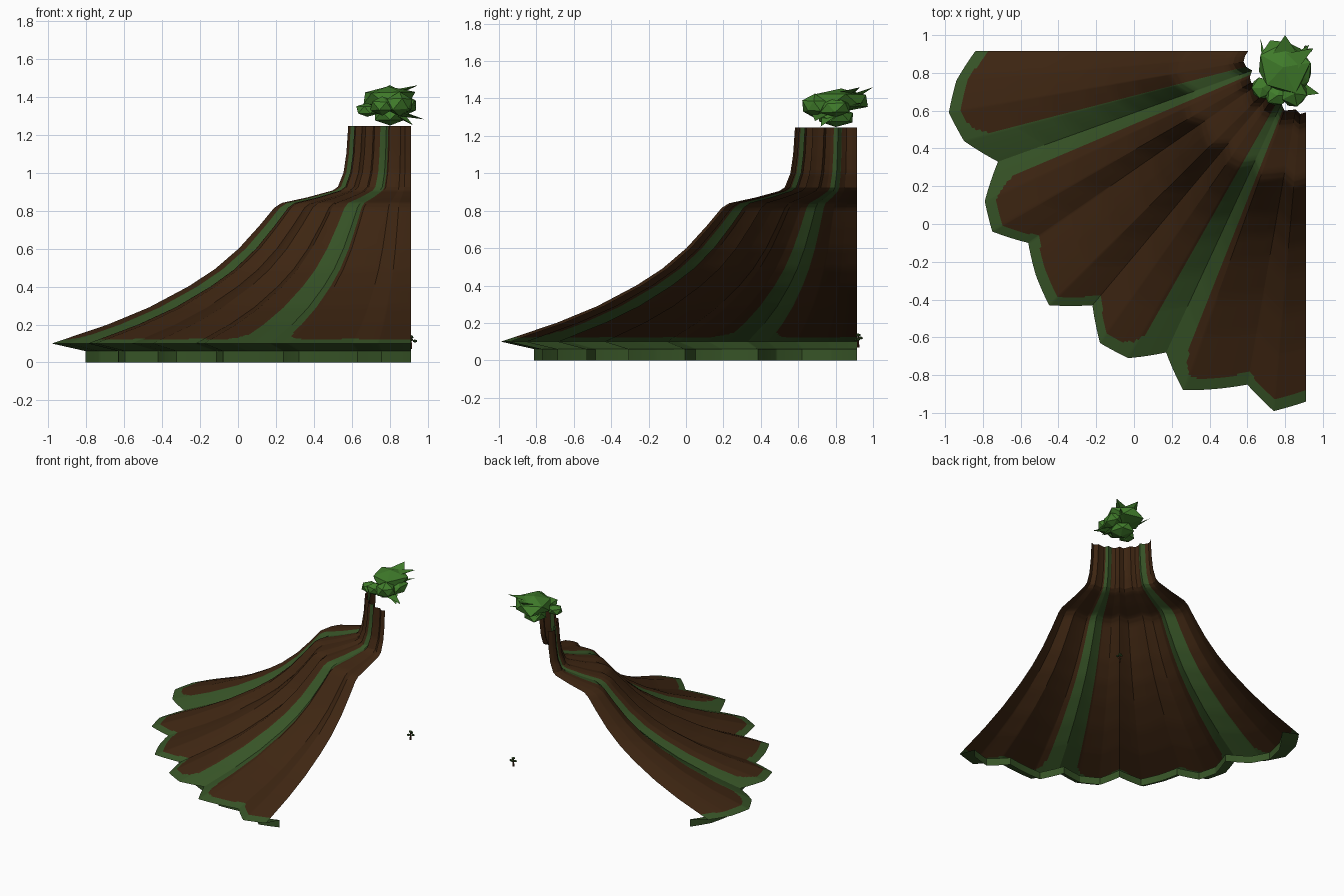
import bpy, bmesh, math, random
from mathutils import Vector, Matrix

random.seed(4)
if "Cube" in bpy.data.objects:
    bpy.data.objects.remove(bpy.data.objects["Cube"])


def material(name, rgb):
    m = bpy.data.materials.new(name)
    m.use_nodes = True
    m.diffuse_color = (*rgb, 1)
    m.node_tree.nodes["Principled BSDF"].inputs["Base Color"].default_value = (*rgb, 1)
    return m


EARTH = material("brown earth", (0.048, 0.019, 0.006))
GRASS = material("dark grass", (0.038, 0.088, 0.020))
LEAF = material("leaf green", (0.052, 0.205, 0.024))
BARK = material("bark", (0.060, 0.018, 0.008))


def finish(bm, name, mats, smooth=False):
    me = bpy.data.meshes.new(name)
    bm.to_mesh(me)
    bm.free()
    for m in mats:
        me.materials.append(m)
    ob = bpy.data.objects.new(name, me)
    bpy.context.collection.objects.link(ob)
    if smooth:
        bpy.ops.object.select_all(action='DESELECT')
        ob.select_set(True)
        bpy.context.view_layer.objects.active = ob
        bpy.ops.object.shade_smooth_by_angle(angle=math.radians(30))
    return ob


# Quarter mountain: scalloped rim outline and slope profile around one corner axis
CX, CY, RIM = 0.91, 0.915, 1.92
outline = [(-.84, .915), (-.94, .76), (-.98, .59), (-.90, .44), (-.72, .33), (-.79, .12),
           (-.75, -.04), (-.56, -.10), (-.52, -.27), (-.45, -.43), (-.22, -.43), (-.18, -.63),
           (-.03, -.71), (.17, -.68), (.26, -.88), (.60, -.85), (.74, -.99), (.91, -.94)]
profile = [(.335, 1.245), (.345, 1.1), (.36, 1.0), (.39, .925), (.42, .905), (.55, .87),
           (.69, .84), (.73, .815), (.81, .72), (.92, .6), (1.05, .49), (1.19, .4),
           (1.40, .29), (1.62, .2), (RIM, .1)]
stripes = [(194.5, 203), (240.5, 248.7)]

rim = [(math.degrees(math.atan2(y - CY, x - CX)) % 360, math.hypot(x - CX, y - CY)) for x, y in outline]
angles = sorted({180 + i / 2 for i in range(181)} | {a for a, r in rim if 180 < a < 270})


def rim_radius(a):
    for (a0, r0), (a1, r1) in zip(rim, rim[1:]):
        if a <= a1:
            return r0 + (r1 - r0) * max(0, (a - a0) / (a1 - a0))
    return rim[-1][1]


def point(a, r, z):
    t = math.radians(a)
    return (CX + r * math.cos(t), CY + r * math.sin(t), z)


def sweep(bm, rows):
    """Skin a list of (radius, height) rows along the scalloped outline."""
    grid = [[bm.verts.new(point(a, r * rim_radius(a) / RIM, z)) for a in angles] for r, z in rows]
    for up, low in zip(grid, grid[1:]):
        for j in range(len(angles) - 1):
            bm.faces.new((up[j], low[j], low[j + 1], up[j + 1]))


def is_grass(c):
    """Grass on the stripes and the rim, with rounded corners between them."""
    dx, dy = c.x - CX, c.y - CY
    a, r = math.degrees(math.atan2(dy, dx)) % 360, math.hypot(dx, dy)
    side = min(max(lo - a, a - hi) for lo, hi in stripes) * math.radians(1) * r
    edge = rim_radius(a) - r - 0.065
    if side < 0 or edge < 0:
        return True
    R = 0.11
    return side < R and edge < R and math.hypot(R - side, R - edge) > R


rows = [profile[0]]
for (r0, z0), (r1, z1) in zip(profile, profile[1:]):
    n = 24 if r1 == RIM else 4
    rows += [(r0 + (r1 - r0) * k / n, z0 + (z1 - z0) * k / n) for k in range(1, n + 1)]
bm = bmesh.new()
sweep(bm, rows)
for f in bm.faces:
    f.material_index = int(is_grass(f.calc_center_median()))
finish(bm, "mountain_slope", [EARTH, GRASS], True)

# Underside lip and upright base wall
bm = bmesh.new()
sweep(bm, [(RIM, .1), (1.74, .06), (1.74, 0)])
finish(bm, "base_skirt", [GRASS], True)


# Faceted foliage
def clump(bm, centre, size, jitter=0.14, detail=1):
    verts = bmesh.ops.create_icosphere(bm, subdivisions=detail, radius=1)["verts"]
    turn = Matrix.Rotation(random.uniform(0, 6), 3, 'Z')
    for v in verts:
        p = turn @ v.co * random.uniform(1 - jitter, 1 + jitter)
        v.co = Vector(centre) + Vector(p[i] * size[i] for i in range(3))


def blade(bm, root, tip, width):
    root, tip = Vector(root), Vector(tip)
    side = (tip - root).cross(Vector((0, 0, 1))).normalized() * width
    drop = Vector((0, 0, -width * .5))
    a, b, c, d = [bm.verts.new(p) for p in (root + side, root - side, tip, root + drop)]
    for f in ((a, b, c), (b, d, c), (d, a, c)):
        bm.faces.new(f)


bm = bmesh.new()
for centre, size in [((.79, .83, 1.39), (.15, .16, .07)), ((.68, .72, 1.33), (.06, .06, .04)),
                     ((.85, .69, 1.36), (.08, .07, .06)), ((.76, .68, 1.35), (.07, .06, .05)),
                     ((.80, .80, 1.30), (.09, .11, .055)), ((.88, .80, 1.35), (.07, .09, .055))]:
    clump(bm, centre, size)
for root, tip, width in [((.86, .72, 1.32), (.98, .69, 1.28), .05), ((.82, .85, 1.43), (.95, .93, 1.46), .06),
                         ((.70, .80, 1.36), (.67, .98, 1.37), .02), ((.80, .88, 1.42), (.80, 1.0, 1.46), .08),
                         ((.86, .76, 1.30), (.92, .72, 1.25), .04), ((.84, .86, 1.36), (.93, .95, 1.38), .03)]:
    blade(bm, root, tip, width)
finish(bm, "tree_canopy", [LEAF])

# Tiny shrub at the axis
bm = bmesh.new()
bmesh.ops.create_cone(bm, cap_ends=True, segments=6, radius1=.007, radius2=.004, depth=.06,
                      matrix=Matrix.Translation((.91, .92, .10)))
finish(bm, "shrub_trunk", [BARK])
bm = bmesh.new()
for centre, s in [((.91, .92, .135), .014), ((.93, .92, .113), .013), ((.90, .91, .11), .013), ((.91, .935, .12), .012)]:
    clump(bm, centre, (s, s, s * .7))
finish(bm, "shrub_leaves", [GRASS])
